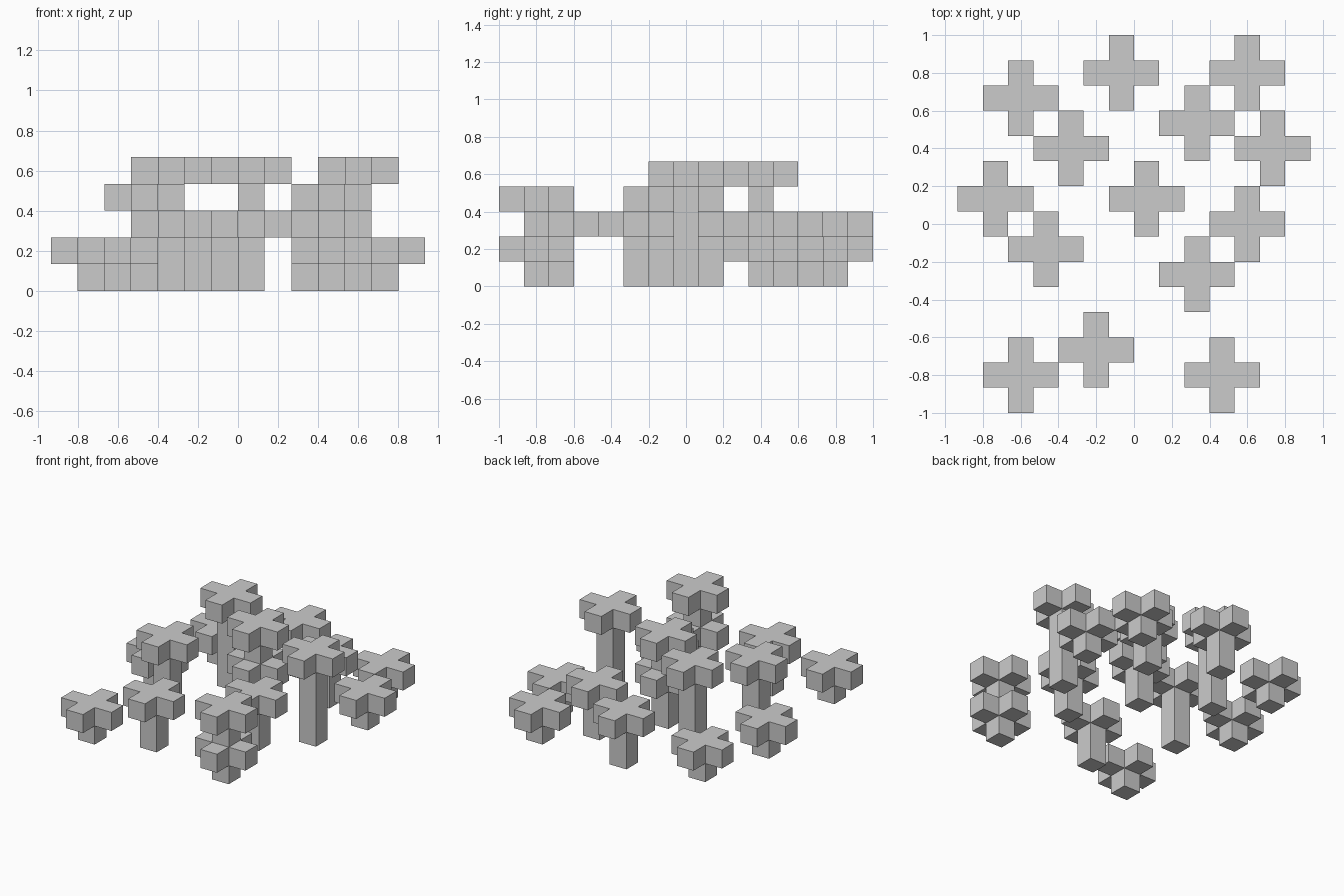
import bpy, bmesh, math
from mathutils import Vector

if "Cube" in bpy.data.objects:
    bpy.data.objects.remove(bpy.data.objects["Cube"])

U = 2 / 15                                   # block size
SIDES = [Vector(d) for d in ((1, 0, 0), (-1, 0, 0), (0, 1, 0), (0, -1, 0))]
ALL = SIDES + [Vector((0, 0, 1)), Vector((0, 0, -1))]


def block_tree(name, x, y, layers):
    """Square trunk with a plus-shaped canopy at each given layer."""
    cells = set()
    for z in range(max(layers) + 1):
        cells.add((0, 0, z))
        if z in layers:
            cells.update((int(d.x), int(d.y), z) for d in SIDES)

    # outer skin only: one quad wherever a block has no neighbour
    bm = bmesh.new()
    for c in cells:
        for n in ALL:
            if tuple(int(v) for v in Vector(c) + n) in cells:
                continue
            s = Vector((n.y, n.z, n.x))
            t = n.cross(s)
            mid = Vector(c) + Vector((0, 0, 0.5)) + n / 2
            bm.faces.new([bm.verts.new((mid + s * i / 2 + t * j / 2) * U)
                          for i, j in ((-1, -1), (1, -1), (1, 1), (-1, 1))])
    bmesh.ops.remove_doubles(bm, verts=bm.verts, dist=1e-4)
    # merge coplanar quads into clean flat faces
    bmesh.ops.dissolve_limit(bm, angle_limit=math.radians(1),
                             verts=bm.verts, edges=bm.edges)
    mesh = bpy.data.meshes.new(name)
    bm.to_mesh(mesh)
    bm.free()
    obj = bpy.data.objects.new(name, mesh)
    obj.location = (x * U, y * U, 0)
    bpy.context.collection.objects.link(obj)


# trees grouped by kind: positions in block units
KINDS = {
    "low_tree": ((1,), [(-4.5, 5), (4.5, 6), (5.5, 3), (-5.5, 1), (-4.5, -6)]),
    "medium_tree": ((2,), [(-0.5, 6), (2.5, 4), (2.5, -2), (-1.5, -5)]),
    "tall_tree": ((3,), [(-3.5, -1)]),
    "tall_double_tree": ((1, 3), [(3.5, -6)]),
    "highest_tree": ((4,), [(-2.5, 3), (4.5, 0)]),
    "highest_double_tree": ((2, 4), [(0.5, 1)]),
}
for kind, (layers, spots) in KINDS.items():
    for i, (x, y) in enumerate(spots, 1):
        block_tree(f"{kind}_{i}", x, y, layers)
